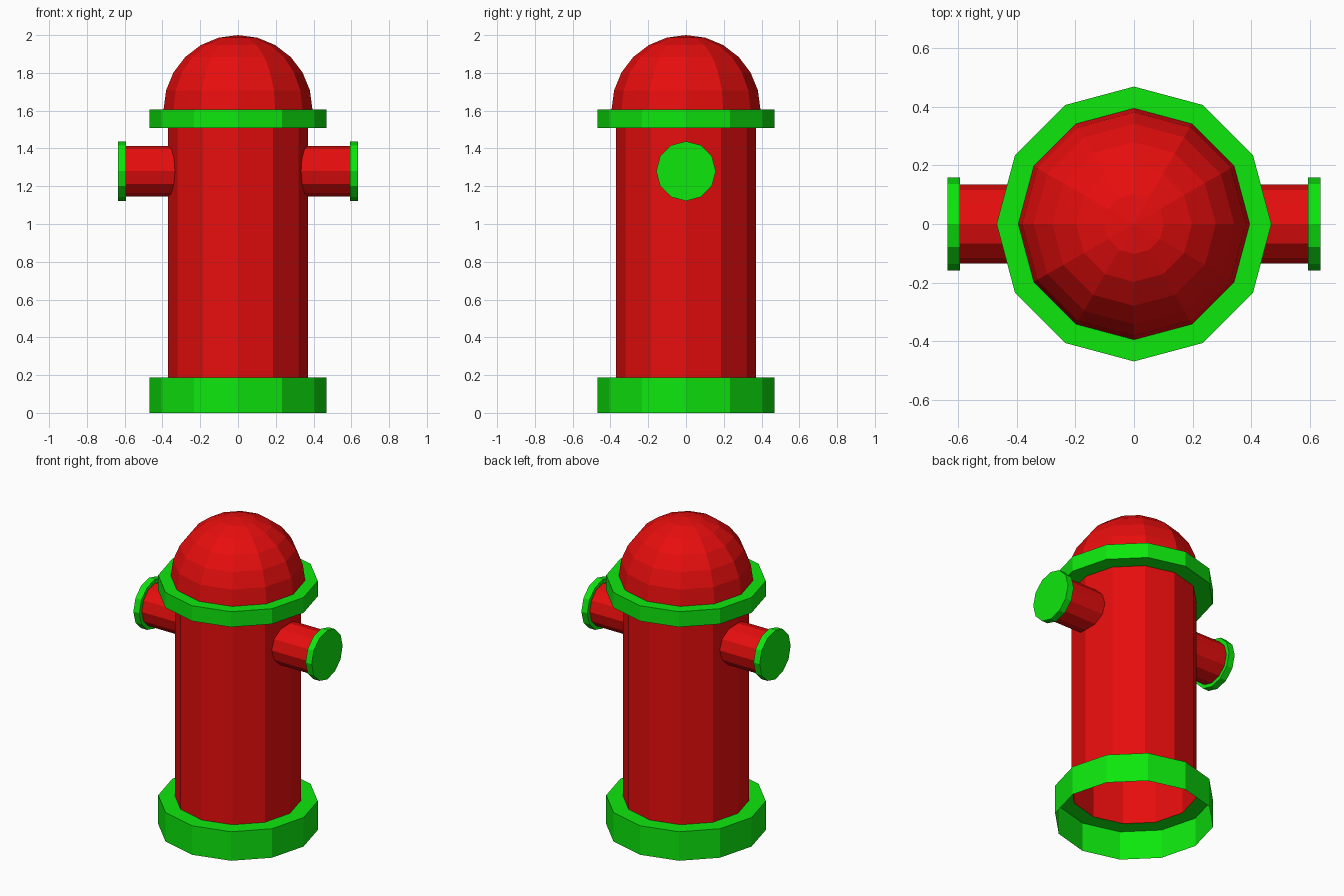
import bpy, bmesh
from math import sin, cos, pi
from mathutils import Matrix

if "Cube" in bpy.data.objects:
    bpy.data.objects.remove(bpy.data.objects["Cube"])

SIDES = 12


def material(name, color):
    m = bpy.data.materials.new(name)
    m.diffuse_color = color
    m.use_nodes = True
    m.node_tree.nodes["Principled BSDF"].inputs["Base Color"].default_value = m.diffuse_color
    return m


RED = material("red_paint", (0.8, 0.004, 0.004, 1))
GREEN = material("green_paint", (0.004, 0.8, 0.004, 1))


def lathe(name, profile, mat, transform=Matrix()):
    """Spin (radius, height) points around z; a zero radius closes to a tip."""
    bm = bmesh.new()
    rings = []
    for r, z in profile:
        if r == 0:
            rings.append([bm.verts.new((0, 0, z))] * SIDES)
        else:
            rings.append([bm.verts.new((r * cos(2 * pi * i / SIDES),
                                        r * sin(2 * pi * i / SIDES), z))
                          for i in range(SIDES)])
    for low, high in zip(rings, rings[1:]):
        for i in range(SIDES):
            k = (i + 1) % SIDES
            bm.faces.new(dict.fromkeys((low[i], low[k], high[k], high[i])))
    bm.transform(transform)
    mesh = bpy.data.meshes.new(name)
    bm.to_mesh(mesh)
    bm.free()
    mesh.materials.append(mat)
    obj = bpy.data.objects.new(name, mesh)
    bpy.context.collection.objects.link(obj)
    return obj


BODY_R, RIM_R, DOME_R = 0.37, 0.468, 0.394
BASE_TOP, COLLAR_LOW, COLLAR_TOP = 0.187, 1.507, 1.606

# Hollow foot, open underneath, stepping in to the barrel
lathe("base", [(RIM_R, 0), (RIM_R, BASE_TOP), (BODY_R, BASE_TOP)], GREEN)

# Barrel
lathe("body", [(BODY_R, BASE_TOP), (BODY_R, COLLAR_LOW)], RED)

# Collar under the dome
lathe("collar", [(BODY_R, COLLAR_LOW), (RIM_R, COLLAR_LOW),
                 (RIM_R, COLLAR_TOP), (DOME_R, COLLAR_TOP)], GREEN)

# Half-sphere dome in 15 degree steps
arc = [(DOME_R * cos(a * pi / 12), COLLAR_TOP + DOME_R * sin(a * pi / 12))
       for a in range(6)]
lathe("dome", arc + [(0, COLLAR_TOP + DOME_R)], RED)

# Side outlets with end caps
for side, sign in (("right", 1), ("left", -1)):
    place = Matrix.Translation((0, 0, 1.28)) @ Matrix.Rotation(sign * pi / 2, 4, 'Y')
    lathe(side + "_outlet", [(0.134, 0.32), (0.134, 0.593)], RED, place)
    lathe(side + "_outlet_cap", [(0.134, 0.593), (0.158, 0.593),
                                 (0.158, 0.636), (0, 0.636)], GREEN, place)
